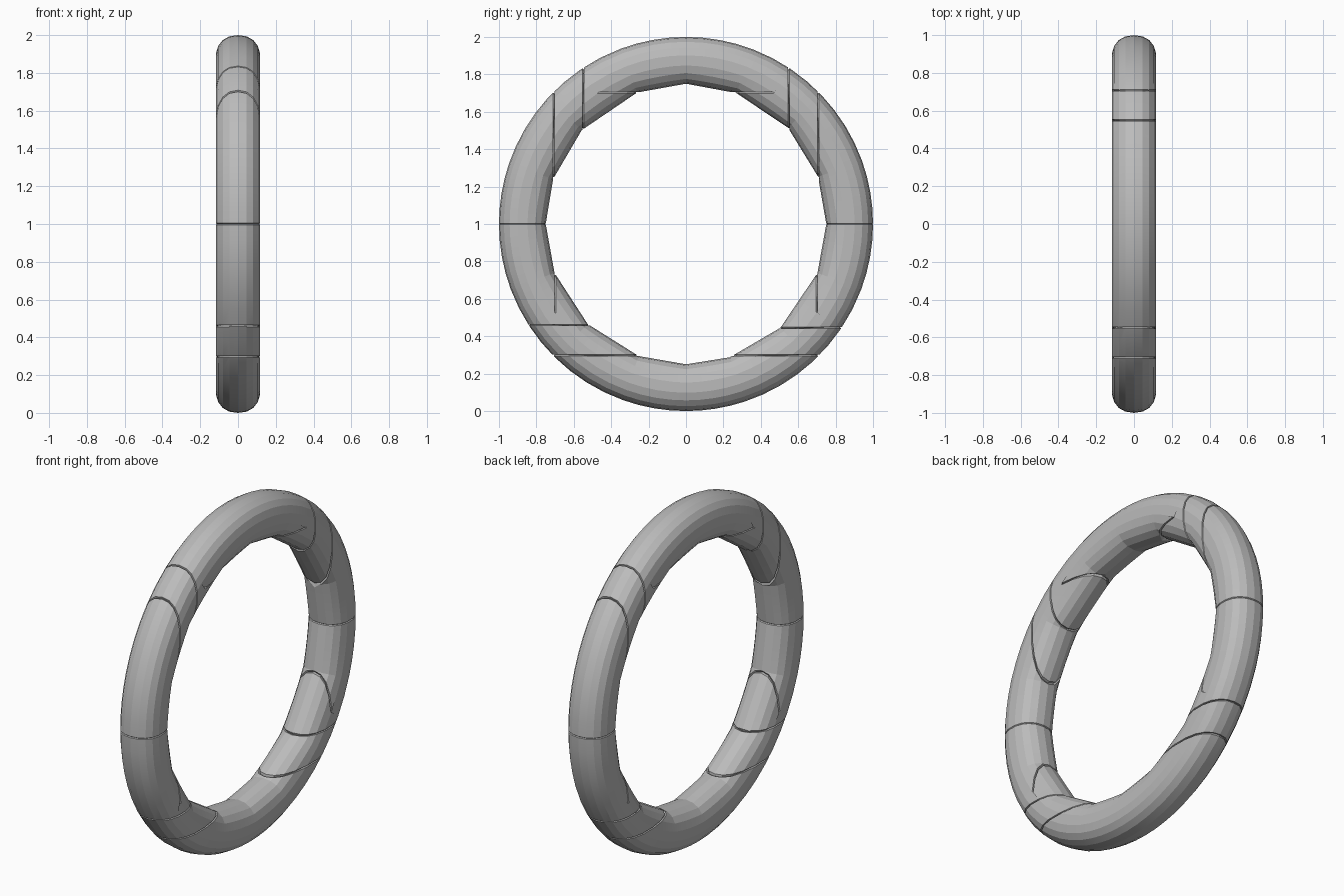
import bpy, bmesh
from math import sin, cos, radians, hypot, copysign
from mathutils import Vector

cube = bpy.data.objects.get("Cube")
if cube:
    bpy.data.objects.remove(cube, do_unlink=True)

grey = bpy.data.materials.new("plain grey")
grey.use_nodes = True
grey.diffuse_color = (0.5, 0.5, 0.5, 1)
bsdf = next(n for n in grey.node_tree.nodes if n.type == 'BSDF_PRINCIPLED')
bsdf.inputs["Base Color"].default_value = (0.5, 0.5, 0.5, 1)
bsdf.inputs["Roughness"].default_value = 0.7

INNER, MID, HALF_X = 0.75, 0.875, 0.119
SIDES, STEPS = 18, 4
# Corner angles of the faceted inner opening
CORNERS = [0, 19.7, 43.4, 69, 90, 110.4, 138, 161.3, 180,
           200.4, 225.5, 250.3, 270, 288.2, 312.3, 339.6, 360]


def soft(t):
    """Slightly squared-off circular profile."""
    return copysign(abs(t) ** 0.88, t)


# Ring swept around the x axis, straight between the inner corners
bm = bmesh.new()
loops = []
for a0, a1 in zip(CORNERS, CORNERS[1:]):
    middle, half = radians((a0 + a1) / 2), radians((a1 - a0) / 2)
    for i in range(STEPS):
        t = radians(a0 + (a1 - a0) * i / STEPS)
        chord = INNER * cos(half) / cos(t - middle)
        loop = []
        for k in range(SIDES):
            s = radians(360 * k / SIDES)
            c = soft(cos(s))
            r = MID + c * ((1 - MID) if c > 0 else (MID - chord))
            loop.append(bm.verts.new((HALF_X * soft(sin(s)), r * cos(t), r * sin(t))))
        loops.append(loop)
for n, loop in enumerate(loops):
    following = loops[(n + 1) % len(loops)]
    for k in range(SIDES):
        j = (k + 1) % SIDES
        bm.faces.new((loop[k], loop[j], following[j], following[k]))
bmesh.ops.recalc_face_normals(bm, faces=bm.faces)


def groove(axis, pos, region, width=0.004, depth=0.012):
    """Press a narrow V-shaped seam into the ring along a plane."""
    normal = Vector((0, 0, 0))
    normal[axis] = 1
    for offset in (-width, 0, width):
        faces = [f for f in bm.faces if region(f.calc_center_median())]
        edges = {e for f in faces for e in f.edges}
        verts = {v for f in faces for v in f.verts}
        bmesh.ops.bisect_plane(bm, geom=faces + list(edges) + list(verts), dist=1e-5,
                               plane_co=normal * (pos + offset), plane_no=normal)
    for v in bm.verts:
        if abs(v.co[axis] - pos) < 1e-4 and region(v.co):
            core = Vector((0, v.co.y, v.co.z)).normalized() * MID
            v.co += (core - v.co).normalized() * depth


def inner(p):
    return hypot(p.y, p.z) < 0.86


# Seams mirrored on the front and back halves
for side in (-1, 1):
    def upper(p):
        return p.y * side > 0.02 and p.z > 0.02

    def lower(p):
        return p.y * side > 0.02 and p.z < -0.02

    groove(1, side * 0.55, upper)
    groove(1, side * 0.707, upper)
    groove(2, -0.54 if side < 0 else -0.555, lower)
    groove(2, -0.703, lower)
    groove(2, 0.703, lambda p: upper(p) and inner(p))
    groove(1, side * 0.7, lambda p: lower(p) and inner(p))
    groove(2, 0.0, lambda p: p.y * side > 0.5, depth=0.005)

mesh = bpy.data.meshes.new("ring")
bm.to_mesh(mesh)
bm.free()
mesh.materials.append(grey)
ring = bpy.data.objects.new("ring", mesh)
ring.location.z = 1
bpy.context.collection.objects.link(ring)

# Soften the small facets, keep the corners and seams crisp
bpy.ops.object.select_all(action='DESELECT')
ring.select_set(True)
bpy.context.view_layer.objects.active = ring
bpy.ops.object.shade_smooth_by_angle(angle=radians(8))
